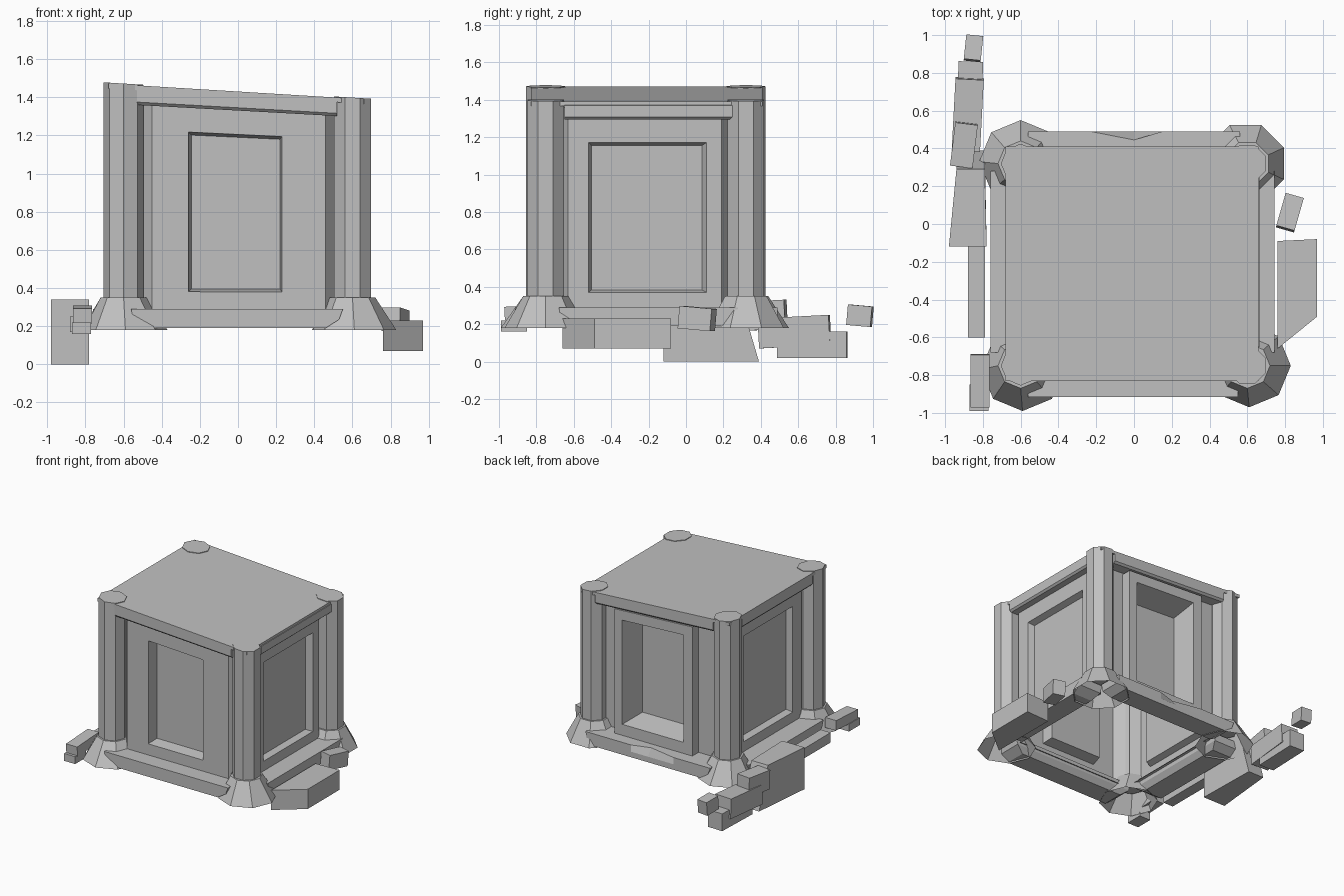
import bpy
from math import cos, sin, radians, pi
from mathutils import Matrix, Vector

cube = bpy.data.objects.get("Cube")
if cube:
    bpy.data.objects.remove(cube, do_unlink=True)

stone = bpy.data.materials.new("grey_stone")
stone.use_nodes = True
GREY = (0.53, 0.53, 0.53, 1)
stone.diffuse_color = GREY
stone.node_tree.nodes["Principled BSDF"].inputs["Base Color"].default_value = GREY


def lean(v):
    """Settle the building: its upper part drops towards +x."""
    rise = max(0, (v.z - 0.35) / 1.08)
    return Vector((v.x, v.y, v.z - 0.061 * v.x * rise))


def make(name, verts, faces, turn=0, leaning=True):
    spin = Matrix.Rotation(radians(turn), 3, 'Z')
    verts = [spin @ Vector(v) for v in verts]
    if leaning:
        verts = [lean(v) for v in verts]
    mesh = bpy.data.meshes.new(name)
    mesh.from_pydata(verts, [], faces)
    mesh.materials.append(stone)
    obj = bpy.data.objects.new(name, mesh)
    bpy.context.collection.objects.link(obj)
    return obj


def prism(name, low, high, z0, z1, turn=0, leaning=True, hollow=False):
    """Solid (or open shell) between two counter-clockwise outlines."""
    n = len(low)
    verts = [(x, y, z0) for x, y in low] + [(x, y, z1) for x, y in high]
    faces = [(i, (i + 1) % n, (i + 1) % n + n, i + n) for i in range(n)]
    faces.append(tuple(range(n, 2 * n)))
    if not hollow:
        faces.append(tuple(reversed(range(n))))
    return make(name, verts, faces, turn, leaning)


def rect(x0, x1, y0, y1, front=()):
    """Rectangle outline, with optional extra points along its front edge."""
    return [(x0, y0), *front, (x1, y0), (x1, y1), (x0, y1)]


def octagon(x, y, r, rot):
    return [(x + r * cos(rot + i * pi / 4), y + r * sin(rot + i * pi / 4))
            for i in range(8)]


def panel(name, rings, turn):
    """Wall sheet of nested rectangles (u0, u1, z0, z1, outward distance)."""
    verts, faces = [], []
    for u0, u1, z0, z1, d in rings:
        verts += [(u0, -d, z0), (u1, -d, z0), (u1, -d, z1), (u0, -d, z1)]
    last = 4 * (len(rings) - 1)
    for a in range(0, last, 4):
        for i in range(4):
            j = (i + 1) % 4
            faces.append((a + i, a + j, a + 4 + j, a + 4 + i))
    faces.append(tuple(range(last, last + 4)))
    make(name, verts, faces, turn)


# Corner pillars with flared, hollow feet
for name, x, y, rot, fx, fy, foot_rot in (
        ("front_right", -0.6, -0.75, 0, -0.59, -0.77, 0),
        ("front_left", 0.6, -0.75, pi / 8, 0.61, -0.75, 0),
        ("back_left", 0.6, 0.32, pi / 8, 0.59, 0.32, pi / 8),
        ("back_right", -0.6, 0.32, 0, -0.6, 0.33, 0)):
    prism("pillar_" + name, octagon(x, y, 0.105, rot), octagon(x, y, 0.105, rot),
          0.3, 1.435)
    prism("pillar_foot_" + name, octagon(fx, fy, 0.22, foot_rot),
          octagon(x, y, 0.12, foot_rot), 0.18, 0.35, hollow=True)

# Roof slab
roof = rect(-0.68, 0.66, -0.83, 0.41)
prism("roof", roof, roof, 1.405, 1.43)

# Walls: raised sheets with sunken panels
panel("front_wall", [(-0.52, 0.52, 0.25, 1.4, 0.7),
                     (-0.45, 0.46, 0.28, 1.38, 0.78), (-0.26, 0.23, 0.38, 1.205, 0.78),
                     (-0.245, 0.22, 0.395, 1.19, 0.69)], 0)
for name, turn, flip in (("left_wall", 90, 1), ("right_wall", -90, -1)):
    rings = [(-0.67, 0.24, 0.25, 1.4, 0.52),
             (-0.63, 0.19, 0.28, 1.38, 0.595), (-0.52, 0.11, 0.37, 1.2, 0.595),
             (-0.505, 0.085, 0.385, 1.18, 0.545)]
    if flip < 0:
        rings = [(-b, -a, c, d, e) for a, b, c, d, e in rings]
    panel(name, rings, turn)
panel("back_wall", [(-0.55, 0.55, 0.25, 1.4, 0.31), (-0.37, 0.33, 0.27, 1.32, 0.31),
                    (-0.37, 0.33, 0.27, 1.32, 0.39), (-0.3, 0.25, 0.38, 1.24, 0.39),
                    (-0.25, 0.22, 0.42, 1.18, 0.2)], 180)

# Top beams and bottom ledges on each side; the back ledge is chipped
for side, turn, u0, u1, beam_d, ledge_d, chip in (
        ("front", 0, -0.53, 0.52, 0.83, 0.915, 0),
        ("left", 90, -0.65, 0.25, 0.665, 0.745, 0),
        ("back", 180, -0.53, 0.53, 0.41, 0.49, 0.045),
        ("right", -90, -0.25, 0.65, 0.68, 0.76, 0)):
    outer = rect(u0, u1, -beam_d, -beam_d + 0.13)
    inner = rect(u0, u1, -beam_d + 0.015, -beam_d + 0.13)
    prism("beam_" + side, outer, outer, 1.345, 1.41, turn)
    prism("beam_underside_" + side, inner, outer, 1.33, 1.345, turn)
    dent = [(-0.15, -ledge_d), (0, chip - ledge_d), (0.23, -ledge_d)] if chip else []
    flat = [(u, -ledge_d) for u, d in dent]
    back = -ledge_d + 0.2
    top = rect(u0 - 0.03, u1 + 0.03, -ledge_d, back, dent)
    middle = rect(u0 - 0.02, u1 + 0.01, -ledge_d, back, flat)
    low = rect(u0 + 0.04, u1 - 0.06, -ledge_d, back - 0.03, flat)
    prism("ledge_top_" + side, middle, top, 0.235, 0.29, turn)
    prism("ledge_base_" + side, low, middle, 0.19, 0.235, turn)

# Fallen slab on the left side
slab = [(0.76, -0.66), (0.97, -0.49), (0.97, -0.08), (0.76, -0.09)]
prism("fallen_slab", slab, slab, 0.07, 0.23, leaning=False)

# Upright broken block on the right side
prism("tall_rubble", [(-0.98, -0.12), (-0.78, -0.12), (-0.79, 0.39), (-0.93, 0.39)],
      [(-0.98, -0.12), (-0.78, -0.12), (-0.79, 0.29), (-0.94, 0.29)],
      0.0, 0.34, leaning=False)

# Scattered rubble: centre x, y, width, length, bottom, top, yaw, tilt
for name, x, y, w, l, z0, z1, yaw, tilt in (
        ("loose_brick", 0.825, 0.06, 0.1, 0.18, 0.17, 0.29, -16, -5),
        ("tilted_rubble", -0.9, 0.42, 0.12, 0.23, 0.17, 0.325, -7, 3),
        ("middle_rubble", -0.88, 0.58, 0.15, 0.38, 0.08, 0.24, -3, 3),
        ("low_rubble", -0.87, 0.675, 0.13, 0.37, 0.02, 0.16, -2, 0),
        ("far_rubble", -0.85, 0.93, 0.09, 0.13, 0.19, 0.3, -6, -5),
        ("long_rubble", -0.835, -0.36, 0.09, 0.48, 0.17, 0.25, 0, 0),
        ("front_rubble", -0.815, -0.83, 0.1, 0.28, 0.22, 0.3, 0, 3),
        ("front_chip", -0.82, -0.92, 0.1, 0.14, 0.16, 0.22, 0, 0)):
    base = rect(-w / 2, w / 2, -l / 2, l / 2)
    h = (z1 - z0) / 2
    rock = prism(name, base, base, -h, h, leaning=False)
    rock.location = (x, y, z0 + h)
    rock.rotation_euler = (radians(tilt), 0, radians(yaw))
